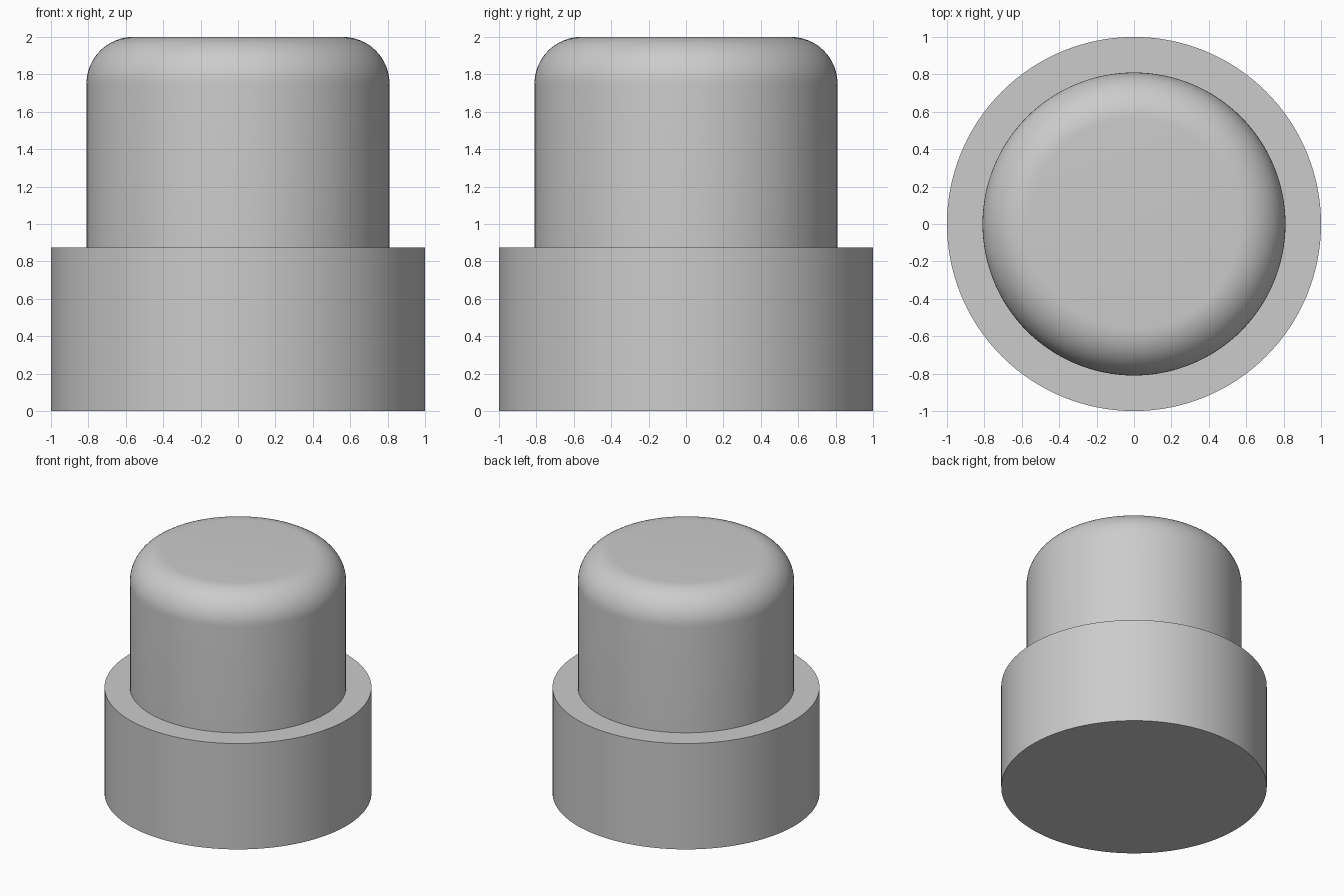
import bpy
import bmesh
import math

cube = bpy.data.objects.get("Cube")
if cube:
    bpy.data.objects.remove(cube, do_unlink=True)

SEGMENTS = 128
BASE_RADIUS, BASE_TOP = 1.0, 0.875
CAP_RADIUS, CAP_TOP, FILLET = 0.81, 2.0, 0.25

grey = bpy.data.materials.new("plain grey")
grey.use_nodes = True
colour = (0.6, 0.6, 0.6, 1)
grey.diffuse_color = colour
grey.node_tree.nodes["Principled BSDF"].inputs["Base Color"].default_value = colour


def lathe(name, profile):
    """Turn an (radius, height) profile around z; radius 0 closes the ends."""
    bm = bmesh.new()
    verts = [bm.verts.new((r, 0, z)) for r, z in profile]
    edges = [bm.edges.new(pair) for pair in zip(verts, verts[1:])]
    bmesh.ops.spin(bm, geom=verts + edges, cent=(0, 0, 0), axis=(0, 0, 1),
                   angle=math.tau, steps=SEGMENTS)
    bmesh.ops.remove_doubles(bm, verts=bm.verts, dist=0.0001)
    bmesh.ops.recalc_face_normals(bm, faces=bm.faces)
    mesh = bpy.data.meshes.new(name)
    bm.to_mesh(mesh)
    bm.free()
    mesh.materials.append(grey)
    obj = bpy.data.objects.new(name, mesh)
    bpy.context.collection.objects.link(obj)
    bpy.ops.object.select_all(action="DESELECT")
    obj.select_set(True)
    bpy.context.view_layer.objects.active = obj
    bpy.ops.object.shade_smooth_by_angle(angle=math.radians(30))
    return obj


# Wide cylindrical base
lathe("base", [(0, 0), (BASE_RADIUS, 0), (BASE_RADIUS, BASE_TOP), (0, BASE_TOP)])

# Narrower cap with a rounded upper rim
arc = [math.pi / 2 * i / 16 for i in range(17)]
rim = [(CAP_RADIUS - FILLET + FILLET * math.cos(a),
        CAP_TOP - FILLET + FILLET * math.sin(a)) for a in arc]
lathe("rounded_cap", [(CAP_RADIUS, BASE_TOP)] + rim + [(0, CAP_TOP)])
